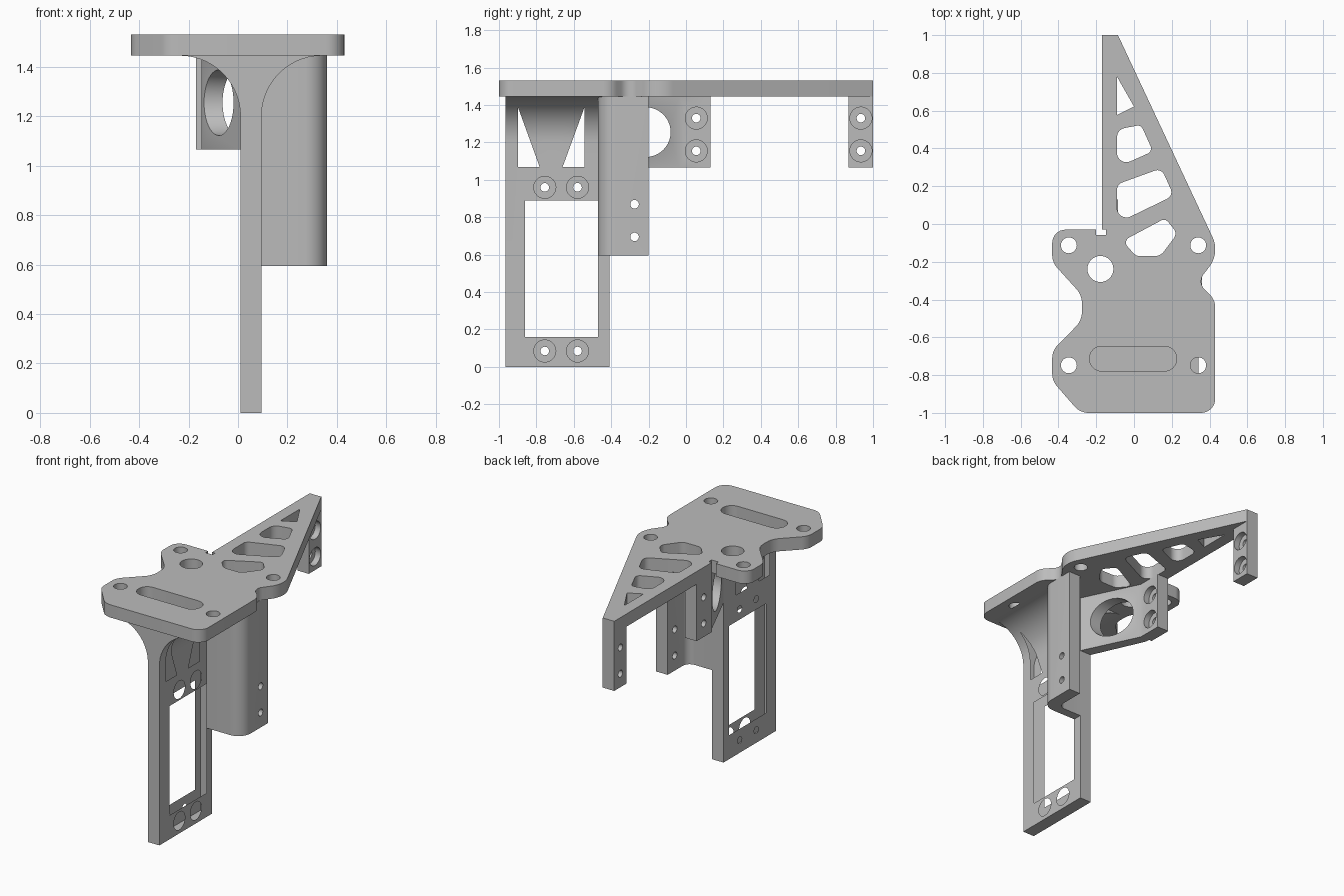
import bpy, bmesh, math
from mathutils import Vector

old = bpy.data.objects.get("Cube")
if old:
    bpy.data.objects.remove(old, do_unlink=True)

grey = bpy.data.materials.new("light grey")
grey.use_nodes = True
grey.diffuse_color = (0.5, 0.5, 0.5, 1)
grey.node_tree.nodes["Principled BSDF"].inputs["Base Color"].default_value = (0.5, 0.5, 0.5, 1)

PLACE = {"x": lambda u, v, w: (w, u, v),
         "y": lambda u, v, w: (u, w, v),
         "z": lambda u, v, w: (u, v, w)}


def rounded(corners, steps=8):
    """Polygon from (u, v, radius) corners; a missing radius means sharp."""
    out = []
    for i, c in enumerate(corners):
        p = Vector(c[:2])
        r = c[2] if len(c) > 2 else 0
        if not r:
            out.append(p)
            continue
        a = (Vector(corners[i - 1][:2]) - p).normalized()
        b = (Vector(corners[(i + 1) % len(corners)][:2]) - p).normalized()
        half = a.angle(b) / 2
        centre = p + (a + b).normalized() * r / math.sin(half)
        start = p + a * r / math.tan(half) - centre
        end = p + b * r / math.tan(half) - centre
        sweep = math.atan2(start.x * end.y - start.y * end.x, start.dot(end))
        t0 = math.atan2(start.y, start.x)
        for k in range(steps + 1):
            t = t0 + sweep * k / steps
            out.append(centre + Vector((math.cos(t), math.sin(t))) * r)
    return out


def circle(u, v, r, n=32):
    return [(u + r * math.cos(math.tau * k / n), v + r * math.sin(math.tau * k / n)) for k in range(n)]


def rect(u0, u1, v0, v1):
    return [(u0, v0), (u1, v0), (u1, v1), (u0, v1)]


def prism(name, pts, axis, lo, hi):
    """Extrude a flat profile along an axis."""
    bm = bmesh.new()
    face = bm.faces.new([bm.verts.new(PLACE[axis](p[0], p[1], lo)) for p in pts])
    top = bmesh.ops.extrude_face_region(bm, geom=[face])["geom"]
    move = Vector(PLACE[axis](0, 0, hi - lo))
    bmesh.ops.translate(bm, vec=move, verts=[g for g in top if isinstance(g, bmesh.types.BMVert)])
    bmesh.ops.recalc_face_normals(bm, faces=bm.faces)
    mesh = bpy.data.meshes.new(name)
    bm.to_mesh(mesh)
    bm.free()
    mesh.materials.append(grey)
    ob = bpy.data.objects.new(name, mesh)
    bpy.context.collection.objects.link(ob)
    return ob


def activate(ob):
    bpy.ops.object.select_all(action="DESELECT")
    ob.select_set(True)
    bpy.context.view_layer.objects.active = ob


def cut(ob, pts, axis, lo=-2, hi=2):
    """Cut a prism-shaped opening through a part."""
    cutter = prism("cutter", pts, axis, lo, hi)
    mod = ob.modifiers.new("cut", "BOOLEAN")
    mod.operation, mod.solver, mod.object = "DIFFERENCE", "EXACT", cutter
    activate(ob)
    bpy.ops.object.modifier_apply(modifier=mod.name)
    bpy.data.objects.remove(cutter, do_unlink=True)


def screw_hole(ob, y, z, face_x):
    """Counterbored hole opening on the +x face."""
    cut(ob, circle(y, z, 0.059), "x", face_x - 0.04, face_x + 0.1)
    cut(ob, circle(y, z, 0.023, 20), "x")


def finish(ob):
    activate(ob)
    bpy.ops.object.shade_smooth_by_angle(angle=math.radians(30))


UNDER, TOP = 1.445, 1.53      # plate faces
ARM = 1.065                   # lower edge of the small tabs

# Top plate with tapering arm
plate = prism("top_plate", rounded([
    (-0.17, 1), (-0.085, 1), (0.43, -0.1, 0.15), (0.43, -0.185, 0.15),
    (0.335, -0.31, 0.06), (0.43, -0.4, 0.1), (0.43, -1, 0.075),
    (-0.285, -1, 0.1), (-0.433, -0.83, 0.1), (-0.433, -0.67, 0.1),
    (-0.275, -0.51, 0.12), (-0.275, -0.377, 0.12), (-0.433, -0.203, 0.1),
    (-0.433, -0.03, 0.07), (-0.2, -0.03), (-0.2, -0.058),
    (-0.148, -0.058), (-0.148, -0.03), (-0.17, -0.03)]), "z", UNDER, TOP)
for x in (-0.345, 0.34):
    for y in (-0.113, -0.748):
        cut(plate, circle(x, y, 0.042), "z")
cut(plate, circle(-0.178, -0.238, 0.069), "z")
r = 0.062
cut(plate, rounded([(-0.235, -0.778, r), (0.225, -0.778, r), (0.225, -0.648, r), (-0.235, -0.648, r)]), "z")

# Lightening holes in the arm
for hole in (
    [(-0.09, 0.78), (-0.09, 0.577), (0, 0.622)],
    [(-0.09, 0.5, 0.05), (0.037, 0.525, 0.03), (0.1, 0.385, 0.03), (-0.09, 0.3, 0.05)],
    [(-0.09, 0.21, 0.04), (0.145, 0.295, 0.04), (0.21, 0.15, 0.04), (-0.09, 0.005, 0.05)],
    [(-0.06, -0.09, 0.03), (0.165, 0.03, 0.03), (0.23, -0.05, 0.04), (0.14, -0.17, 0.06), (0.01, -0.17, 0.05)],
):
    cut(plate, rounded(hole), "z")

# Upright post flaring into the plate
flare = 0.245
post = prism("post", rounded([
    (0.01, 0), (0.095, 0), (0.095, UNDER, flare), (0.095 + flare + 0.001, UNDER),
    (0.01 - flare - 0.001, UNDER), (0.01, UNDER, flare)], 14), "y", -0.965, -0.41)
cut(post, rect(-0.86, -0.47, 0.16, 0.89), "x")
# Truss openings
cut(post, [(-0.897, 1.068), (-0.782, 1.068), (-0.897, 1.385)], "x")
cut(post, [(-0.66, 1.068), (-0.544, 1.068), (-0.544, 1.385)], "x")
cut(post, [(-0.717, 1.107), (-0.584, 1.47), (-0.856, 1.47)], "x")
for y in (-0.755, -0.58):
    for z in (0.085, 0.96):
        screw_hole(post, y, z, 0.095)

# Side bracket: web and flange with a rounded corner
bracket = prism("side_bracket", rounded([
    (0.095, -0.47), (0.36, -0.47, 0.09), (0.36, -0.2), (0.275, -0.2),
    (0.275, -0.41, 0.05), (0.095, -0.41)]), "z", 0.595, UNDER)
for z in (0.695, 0.87):
    cut(bracket, circle(-0.275, z, 0.023, 20), "x")

# Slanted brace ending in the inner tab
brace = prism("brace_tab", [
    (-0.17, 0.13), (-0.17, -0.03), (-0.148, -0.03), (-0.148, -0.058), (0.01, -0.41),
    (0.095, -0.41), (-0.085, -0.035), (-0.085, 0.13)], "z", ARM, UNDER)
cut(brace, circle(-0.215, 1.255, 0.133, 40), "x")

# Tab at the tip of the arm
tip = prism("tip_tab", rect(-0.17, -0.085, 0.868, 1), "z", ARM, UNDER)
for tab, y in ((brace, 0.055), (tip, 0.935)):
    for z in (1.155, 1.33):
        screw_hole(tab, y, z, -0.085)

for part in (plate, post, bracket, brace, tip):
    finish(part)
